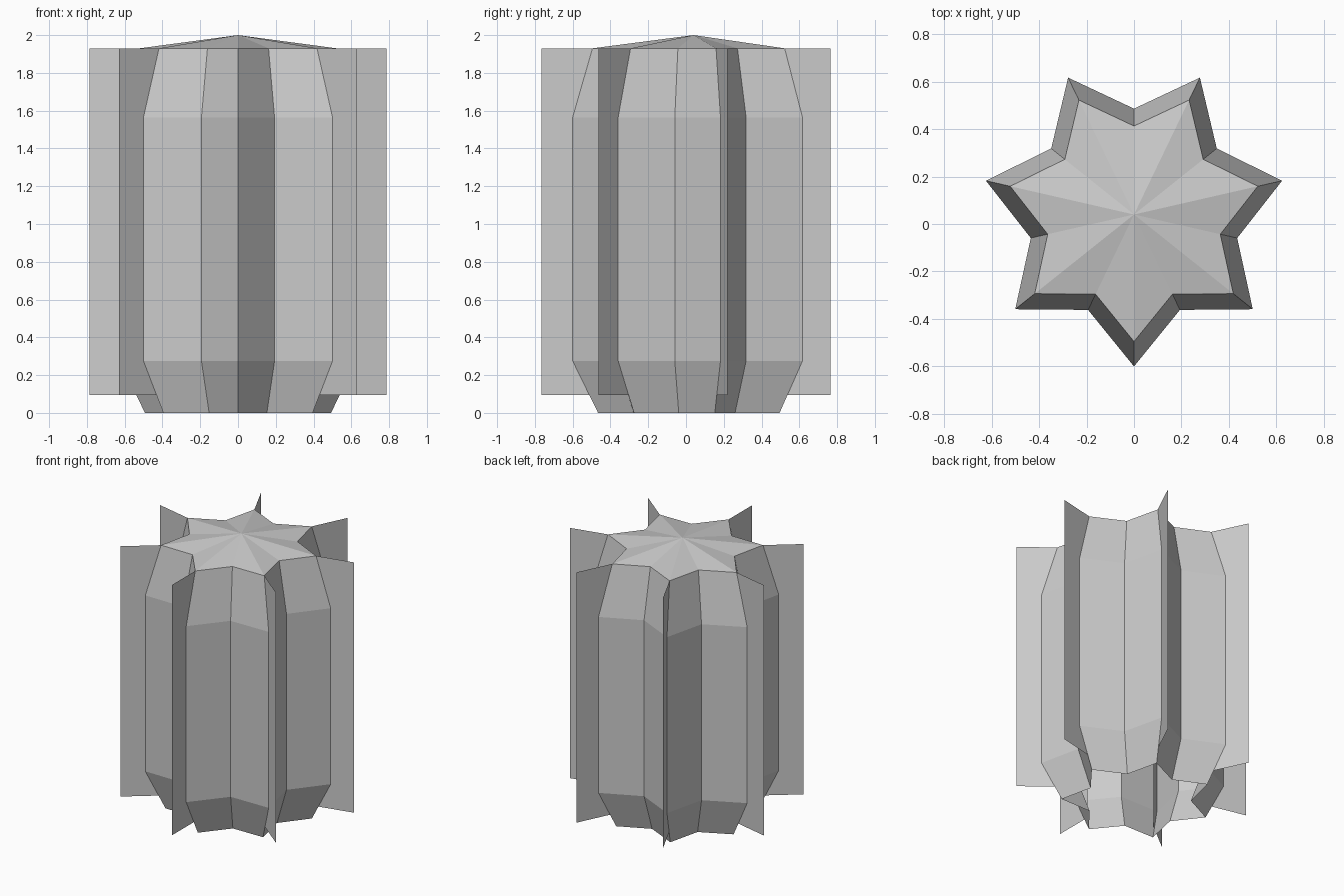
import bpy, bmesh
from math import sin, cos, pi

if "Cube" in bpy.data.objects:
    bpy.data.objects.remove(bpy.data.objects["Cube"])

RIBS = 7
CY = 0.04                      # plant axis sits slightly behind the box centre
TIP, VALLEY = 0.64, 0.446


def polar(r, step, z):
    """Point on the star; even steps are rib tips, odd steps valleys."""
    a = -pi / 2 + step * pi / RIBS
    return (r * cos(a), CY + r * sin(a), z)


def finish(bm, name):
    me = bpy.data.meshes.new(name)
    bm.to_mesh(me)
    bm.free()
    ob = bpy.data.objects.new(name, me)
    bpy.context.collection.objects.link(ob)
    return ob


# ribbed body: star rings lofted upward, open underneath, shallow cap on top
bm = bmesh.new()
n = RIBS * 2
rings = []
for z, s in [(0, 0.79), (0.275, 1), (1.565, 1), (1.93, 0.836)]:
    rings.append([bm.verts.new(polar(s * (VALLEY if i % 2 else TIP), i, z))
                  for i in range(n)])
for lo, hi in zip(rings, rings[1:]):
    for i in range(n):
        j = (i + 1) % n
        bm.faces.new((lo[i], lo[j], hi[j], hi[i]))
apex = bm.verts.new((0, CY, 2.0))
for i in range(n):
    bm.faces.new((rings[-1][i], rings[-1][(i + 1) % n], apex))
finish(bm, "ribbed_body")

# flat spine cards standing out from every rib tip
for k in range(RIBS):
    bm = bmesh.new()
    bm.faces.new([bm.verts.new(polar(r, 2 * k, z)) for r, z in
                  [(0.52, 0.095), (0.806, 0.095), (0.806, 1.93), (0.52, 1.93)]])
    finish(bm, f"spine_card_{k + 1}")
